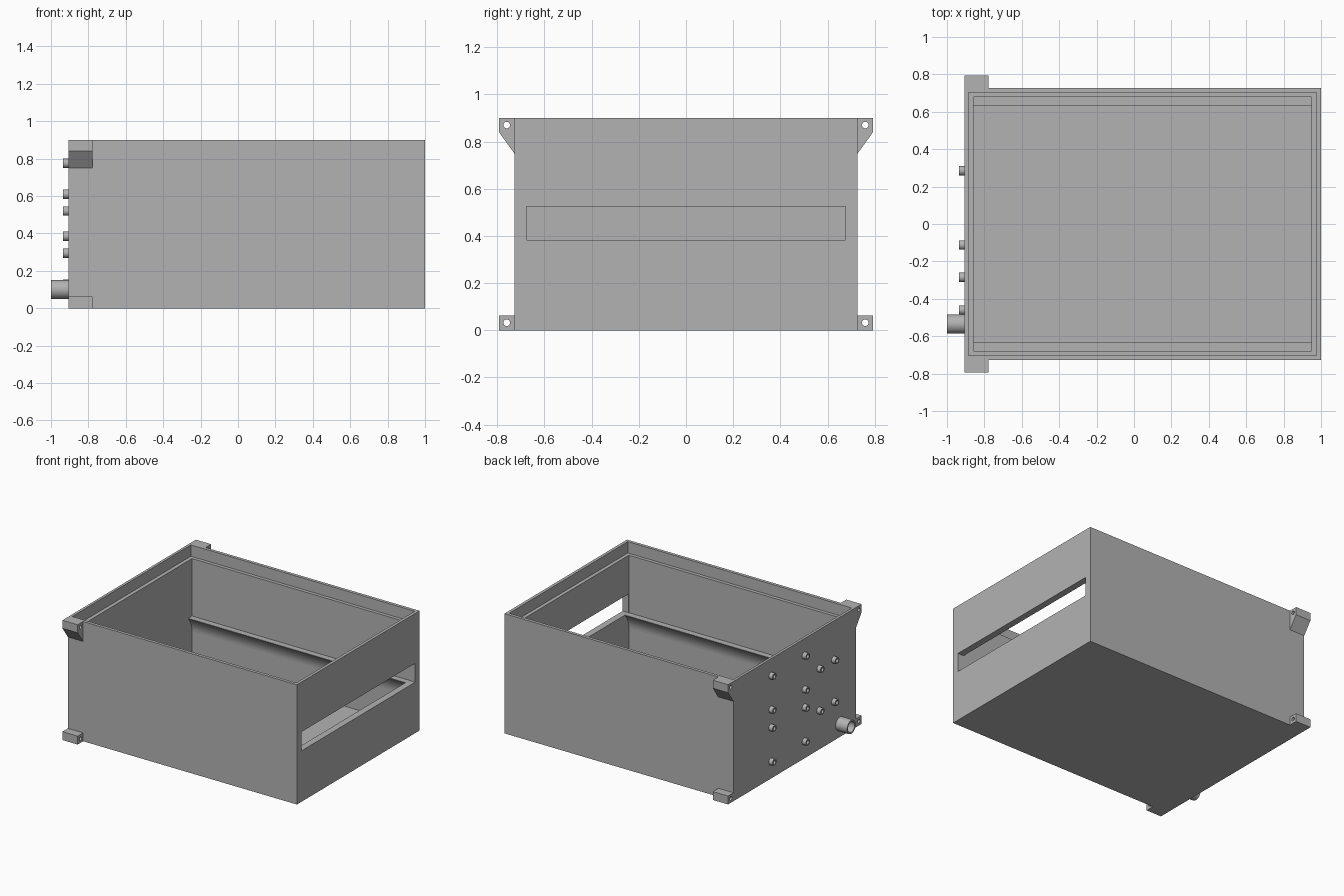
import bpy, bmesh, math
from mathutils import Matrix

if "Cube" in bpy.data.objects:
    bpy.data.objects.remove(bpy.data.objects["Cube"], do_unlink=True)

grey = bpy.data.materials.new("plain grey")
grey.use_nodes = True
colour = (0.45, 0.45, 0.45, 1)
grey.diffuse_color = colour
grey.node_tree.nodes["Principled BSDF"].inputs["Base Color"].default_value = colour


def finish(name, bm):
    bmesh.ops.recalc_face_normals(bm, faces=bm.faces)
    mesh = bpy.data.meshes.new(name)
    bm.to_mesh(mesh)
    bm.free()
    mesh.materials.append(grey)
    obj = bpy.data.objects.new(name, mesh)
    bpy.context.collection.objects.link(obj)
    return obj


def select(obj):
    bpy.ops.object.select_all(action='DESELECT')
    obj.select_set(True)
    bpy.context.view_layer.objects.active = obj


def smooth(obj):
    select(obj)
    bpy.ops.object.shade_smooth_by_angle(angle=math.radians(30))


def prism(name, profile, x0, x1):
    """Extrude a (y, z) outline along x."""
    bm = bmesh.new()
    face = bm.faces.new([bm.verts.new((x0, y, z)) for y, z in profile])
    ext = bmesh.ops.extrude_face_region(bm, geom=[face])
    moved = [v for v in ext["geom"] if isinstance(v, bmesh.types.BMVert)]
    bmesh.ops.translate(bm, vec=(x1 - x0, 0, 0), verts=moved)
    return finish(name, bm)


def box(name, x0, x1, y0, y1, z0, z1):
    return prism(name, [(y0, z0), (y1, z0), (y1, z1), (y0, z1)], x0, x1)


def rod(name, x0, x1, y, z, r):
    ring = [math.tau * i / 24 for i in range(24)]
    return prism(name, [(y + r * math.cos(a), z + r * math.sin(a)) for a in ring], x0, x1)


def cut(obj, cutter):
    mod = obj.modifiers.new("cut", 'BOOLEAN')
    mod.operation = 'DIFFERENCE'
    mod.solver = 'EXACT'
    mod.object = cutter
    cutter.hide_render = True
    select(obj)
    bpy.ops.object.modifier_apply(modifier=mod.name)
    bpy.data.objects.remove(cutter, do_unlink=True)


def tube(name, x0, x1, y, z, r, bore, x_bore):
    """Pipe along x, open at x0 and bored as far as x_bore."""
    obj = rod(name, x0, x1, y, z, r)
    cut(obj, rod("bore", x0 - 0.05, x_bore, y, z, bore))
    smooth(obj)


# Open box with a stepped rim, a wide end slot and a drain hole
BACK, FRONT, HALF, TOP = -0.905, 1.0, 0.728, 0.9
body = box("box_body", BACK, FRONT, -HALF, HALF, 0, TOP)
cut(body, box("cavity", -0.857, 0.95, -0.678, 0.678, 0.045, 1))
cut(body, box("rim_step", -0.885, 0.977, -0.704, 0.704, 0.815, 1))
cut(body, box("slot", 0.9, 1.1, -0.676, 0.676, 0.383, 0.525))
cut(body, rod("drain_hole", -1, -0.8, -0.535, 0.1, 0.04))
smooth(body)

for side, s in (("left", 1), ("right", -1)):
    # Tray rail with a curved underside blending into the wall
    curve = [(s * (0.678 - 0.045 * (i / 10) ** 2), 0.27 + 0.11 * i / 10) for i in range(11)]
    rail = prism("tray_rail_" + side, curve + [(s * 0.633, 0.383), (s * 0.7, 0.383), (s * 0.7, 0.27)],
                 -0.86, 0.952)
    smooth(rail)

# Mounting lugs with screw holes
for side, s in (("front", -1), ("back", 1)):
    upper = [(HALF, 0.75), (0.793, 0.84), (0.793, TOP), (HALF, TOP)]
    lower = [(HALF, 0), (0.793, 0), (0.793, 0.063), (HALF, 0.063)]
    for level, outline, hole_z in (("upper", upper, 0.87), ("lower", lower, 0.032)):
        lug = prism(f"{level}_lug_{side}", [(s * y, z) for y, z in outline], BACK, -0.778)
        cut(lug, rod("screw_hole", -1, -0.7, s * 0.76, hole_z, 0.014))
        smooth(lug)

# Small hose nipples on the end wall
columns = {0.285: (0.775, 0.52, 0.385, 0.13), -0.112: (0.775, 0.52, 0.385, 0.13),
           -0.285: (0.61, 0.295), -0.46: (0.61, 0.295)}
for y, heights in columns.items():
    for z in heights:
        tube("hose_nipple", -0.935, BACK + 0.005, y, z, 0.025, 0.014, BACK - 0.002)

# Large drain pipe
tube("drain_pipe", -1.0, BACK + 0.01, -0.535, 0.1, 0.051, 0.04, -0.8)
